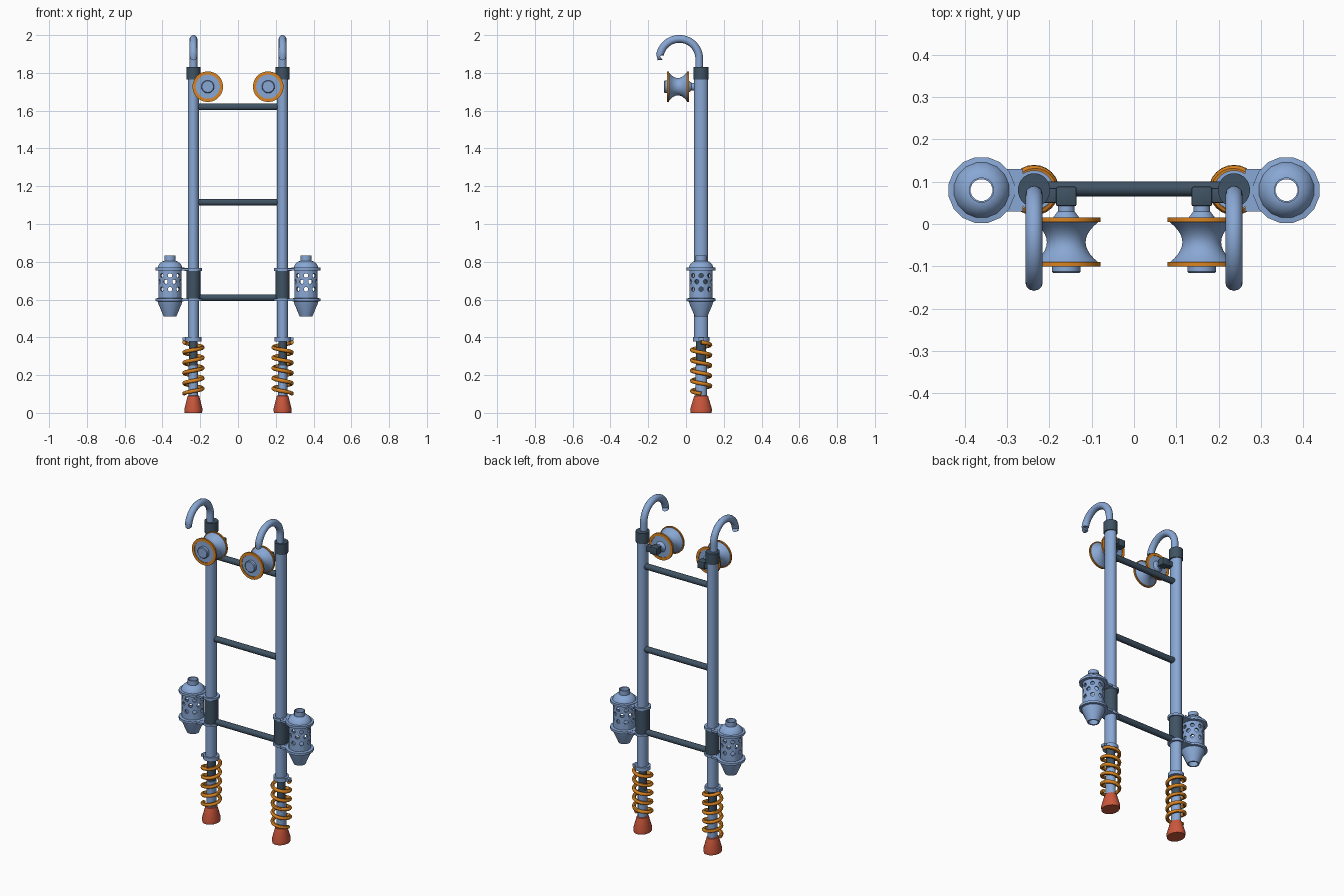
import bpy, bmesh, math
from mathutils import Vector, Matrix

if "Cube" in bpy.data.objects:
    bpy.data.objects.remove(bpy.data.objects["Cube"])

def material(name, rgb):
    m = bpy.data.materials.new(name)
    m.diffuse_color = (*rgb, 1)
    m.use_nodes = True
    m.node_tree.nodes["Principled BSDF"].inputs["Base Color"].default_value = m.diffuse_color
    return m

BLUE = material("steel blue", (0.25, 0.39, 0.66))
DARK = material("dark slate", (0.05, 0.085, 0.125))
ORANGE = material("orange", (0.70, 0.23, 0.015))
RED = material("brick red", (0.60, 0.095, 0.045))
Y = 0.08          # depth of the rails
RAIL = 0.236      # half distance between the rails


def finish(ob, angle=35):
    bpy.ops.object.select_all(action='DESELECT')
    ob.select_set(True)
    bpy.context.view_layer.objects.active = ob
    bpy.ops.object.shade_smooth_by_angle(angle=math.radians(angle))
    return ob


def from_bmesh(name, bm, mats, smooth=True):
    bmesh.ops.recalc_face_normals(bm, faces=bm.faces[:])
    me = bpy.data.meshes.new(name)
    bm.to_mesh(me)
    bm.free()
    ob = bpy.data.objects.new(name, me)
    bpy.context.collection.objects.link(ob)
    for m in mats:
        me.materials.append(m)
    return finish(ob) if smooth else ob


def lathe(name, profile, at, mat, segs=24, stretch=(1, 1), axis='Z', hollow=False, bands=None):
    """Turn (radius, height) points; bands lists profile steps given the second material."""
    mats = mat if isinstance(mat, list) else [mat]
    bm = bmesh.new()
    turn = Matrix.Rotation(math.radians(90), 4, 'X') if axis == '-Y' else \
        Matrix.Rotation(math.radians(90), 4, 'Y') if axis == 'X' else Matrix()
    rings = []
    for r, h in profile:
        ring = []
        for i in range(segs):
            a = 2 * math.pi * (i + 0.5) / segs
            p = Vector((r * math.cos(a) * stretch[0], r * math.sin(a) * stretch[1], h))
            ring.append(bm.verts.new(turn @ p + Vector(at)))
        rings.append(ring)
    steps = len(rings) if hollow else len(rings) - 1
    for k in range(steps):
        a, b = rings[k], rings[(k + 1) % len(rings)]
        for i in range(segs):
            j = (i + 1) % segs
            f = bm.faces.new((a[i], a[j], b[j], b[i]))
            if bands and k in bands:
                f.material_index = 1
    if not hollow:
        bm.faces.new(rings[0])
        bm.faces.new(rings[-1])
    return from_bmesh(name, bm, mats)


def rod(name, r, z0, z1, x, mat, segs=24, stretch=(1, 1)):
    return lathe(name, [(r, z0), (r, z1)], (x, Y, 0), mat, segs, stretch)


def box(name, lo, hi, mat, bevel=0.0):
    bm = bmesh.new()
    bmesh.ops.create_cube(bm, size=1)
    lo, hi = Vector(lo), Vector(hi)
    for v in bm.verts:
        v.co = Vector((v.co[i] * abs(hi[i] - lo[i]) + (lo[i] + hi[i]) / 2 for i in range(3)))
    if bevel:
        bmesh.ops.bevel(bm, geom=bm.edges[:], offset=bevel, segments=2, affect='EDGES', profile=0.5)
    return from_bmesh(name, bm, [mat])


def tube(name, points, r, mat, res=3):
    cu = bpy.data.curves.new(name, 'CURVE')
    cu.dimensions = '3D'
    cu.bevel_depth, cu.bevel_resolution, cu.use_fill_caps = r, res, True
    sp = cu.splines.new('POLY')
    sp.points.add(len(points) - 1)
    for p, co in zip(sp.points, points):
        p.co = (*co, 1)
    cu.materials.append(mat)
    ob = bpy.data.objects.new(name, cu)
    bpy.context.collection.objects.link(ob)
    bpy.ops.object.select_all(action='DESELECT')
    ob.select_set(True)
    bpy.context.view_layer.objects.active = ob
    bpy.ops.object.convert(target='MESH')
    return finish(bpy.context.object, 45)


def canister(side, s):
    """Hollow perforated float with flanges, open along its axis."""
    cx = s * 0.36
    outer = [(0.034, 0.51), (0.062, 0.575), (0.066, 0.59), (0.079, 0.592), (0.079, 0.606),
             (0.062, 0.608), (0.062, 0.753), (0.079, 0.755), (0.079, 0.769), (0.066, 0.771),
             (0.060, 0.786), (0.042, 0.802), (0.030, 0.804), (0.030, 0.832)]
    inner = [(0.026, 0.832), (0.026, 0.79), (0.052, 0.765), (0.052, 0.59), (0.026, 0.51)]
    body = lathe(side + "_canister", outer + inner, (cx, Y, 0), BLUE, 16, hollow=True)
    # staggered rows of holes
    bm = bmesh.new()
    for row, z in enumerate((0.727, 0.695, 0.655)):
        for k in range(8):
            a = 2 * math.pi * (k + 0.5 * (row % 2)) / 8
            m = Matrix.Translation((cx, Y, z)) @ Matrix.Rotation(a, 4, 'Z') \
                @ Matrix.Translation((0.06, 0, 0)) @ Matrix.Rotation(math.pi / 2, 4, 'Y')
            bmesh.ops.create_cone(bm, cap_ends=True, segments=10, radius1=0.012,
                                  radius2=0.012, depth=0.036, matrix=m)
    cutter = from_bmesh(side + "_hole_cutter", bm, [BLUE], smooth=False)
    mod = body.modifiers.new("holes", 'BOOLEAN')
    mod.operation, mod.object, mod.solver = 'DIFFERENCE', cutter, 'EXACT'
    bpy.ops.object.select_all(action='DESELECT')
    body.select_set(True)
    bpy.context.view_layer.objects.active = body
    while body.modifiers[0] != mod:
        bpy.ops.object.modifier_move_up(modifier="holes")
    bpy.ops.object.modifier_apply(modifier="holes")
    bpy.data.objects.remove(cutter)


for side, s in (("left", -1), ("right", 1)):
    x = s * RAIL
    # rail, inner shaft and foot
    rod(side + "_rail", 0.03, 0.385, 1.80, x, BLUE, 24, (1, 1.23))
    rod(side + "_shaft", 0.023, 0.24, 0.39, x, DARK, 16, (1, 1.2))
    rod(side + "_lower_tube", 0.026, 0.08, 0.25, x, BLUE, 16, (1, 1.2))
    lathe(side + "_foot", [(0.047, 0), (0.049, 0.02), (0.031, 0.09), (0.026, 0.093)],
          (x, Y, 0), RED, 16, (1, 1.2))

    # spring with its seat and stop tab
    turns, n = 5, 120
    tube(side + "_spring",
         [(x + s * 0.049 * math.cos(2 * math.pi * turns * i / n),
           Y - 0.049 * math.sin(2 * math.pi * turns * i / n),
           0.102 + 0.272 * i / n) for i in range(n + 1)], 0.0105, ORANGE, 2)
    rod(side + "_spring_seat", 0.044, 0.379, 0.402, x, BLUE)
    box(side + "_seat_tab", (x + s * 0.03, Y - 0.015, 0.382), (s * 0.294, Y + 0.015, 0.398), BLUE)

    # canister with its clamp and brackets
    rod(side + "_clamp", 0.038, 0.60, 0.76, x, DARK, 24, (1, 1.08))
    for level, z in (("lower", 0.592), ("upper", 0.752)):
        rod(f"{side}_{level}_bracket_ring", 0.047, z, z + 0.014, x, BLUE, 24)
        box(f"{side}_{level}_bracket", (s * 0.262, Y - 0.05, z + 0.001),
            (s * 0.302, Y + 0.05, z + 0.013), BLUE)
    canister(side, s)

    # hook and its collar
    arc = [math.radians(a) for a in range(0, 176, 7)]
    tube(side + "_hook", [(x, 0.07, 1.78), (x, 0.07, 1.83)] +
         [(x, -0.035 + 0.105 * math.cos(a), 1.875 + 0.105 * math.sin(a)) for a in arc] +
         [(x, -0.137, 1.889 - 0.003)], 0.0205, BLUE, 4)
    rod(side + "_collar", 0.038, 1.765, 1.83, x, DARK, 24, (1, 1.05))

    # grooved roller on its arm
    rx, rz = s * 0.16, 1.727
    groove = [(0.046 + 0.030 * (t / 5) ** 2, 0.043 + 0.0095 * t) for t in range(-5, 6)]
    lathe(side + "_roller", groove, (rx, 0, rz), BLUE, 32, axis='-Y')
    for place, h in (("rear", -0.015), ("front", 0.09)):
        lathe(f"{side}_{place}_rim", [(0.064, h), (0.081, h), (0.081, h + 0.01), (0.064, h + 0.01)],
              (rx, 0, rz), ORANGE, 32, axis='-Y', hollow=True)
    lathe(side + "_roller_core", [(0.02, -0.045), (0.02, -0.03), (0.032, -0.014), (0.065, -0.012),
          (0.065, 0.097), (0.036, 0.097), (0.032, 0.101), (0.032, 0.113), (0.022, 0.116)][:4],
          (rx, 0, rz), BLUE, 32, axis='-Y')
    lathe(side + "_roller_face", [(0.065, 0.090), (0.065, 0.097), (0.034, 0.097), (0.034, 0.112),
          (0.030, 0.116)], (rx, 0, rz), BLUE, 32, axis='-Y')
    box(side + "_arm_block", (rx - 0.024, 0.042, rz - 0.022), (rx + 0.024, 0.088, rz + 0.022), DARK, 0.004)
    box(side + "_arm", (rx, 0.05, rz - 0.016), (x, 0.085, rz + 0.016), DARK, 0.004)

# rungs
for i, z in enumerate((0.61, 1.115, 1.62)):
    lathe(f"rung_{i + 1}", [(0.018, -0.225), (0.018, 0.225)], (0, 0.083, z), DARK, 16, axis='X')
